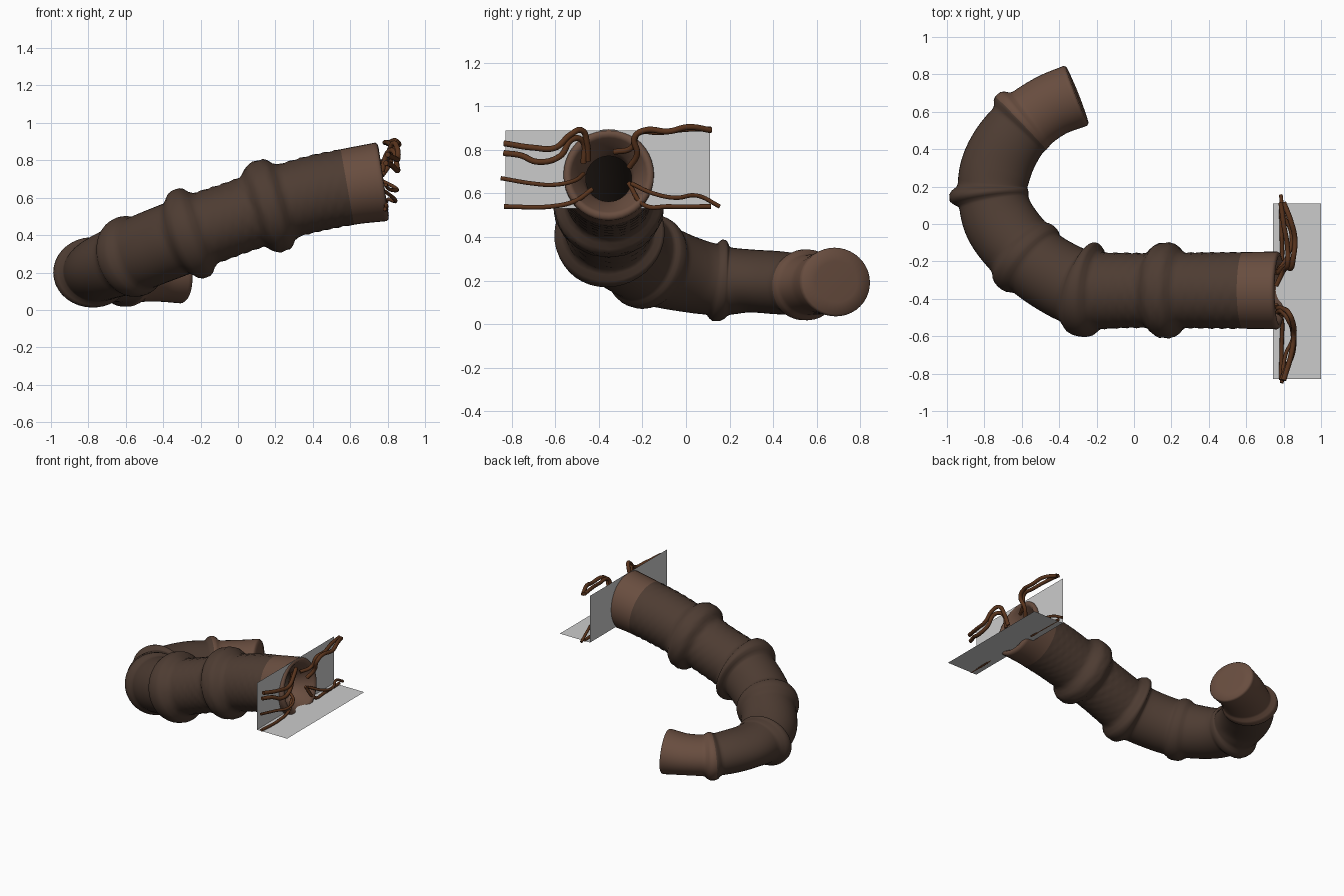
import bpy, bmesh, math
from mathutils import Vector

if "Cube" in bpy.data.objects:
    bpy.data.objects.remove(bpy.data.objects["Cube"])

SIDES = 40


def material(name, rgb):
    m = bpy.data.materials.new(name)
    m.diffuse_color = (*rgb, 1)
    m.use_nodes = True
    m.node_tree.nodes["Principled BSDF"].inputs["Base Color"].default_value = m.diffuse_color
    return m


BARK = material("dark_bark", (0.075, 0.045, 0.032))
PALE = material("pale_bark", (0.14, 0.075, 0.05))
DARK = material("hollow", (0.04, 0.027, 0.02))
ROOT = material("root_brown", (0.10, 0.034, 0.012))


def add_object(name, bm, mats=(), smooth=False):
    mesh = bpy.data.meshes.new(name)
    bmesh.ops.recalc_face_normals(bm, faces=bm.faces)
    bm.to_mesh(mesh)
    bm.free()
    obj = bpy.data.objects.new(name, mesh)
    bpy.context.collection.objects.link(obj)
    for m in mats:
        mesh.materials.append(m)
    if smooth:
        mesh.shade_smooth()
    return obj


def catmull(p0, p1, p2, p3, t):
    return [0.5 * (2 * b + (c - a) * t + (2 * a - 5 * b + 4 * c - d) * t * t
                   + (3 * b - a - 3 * c + d) * t ** 3) for a, b, c, d in zip(p0, p1, p2, p3)]


# Tunnel path: x, y, z, side radius, vertical radius
PATH = [(0.765, -0.355, 0.685, 0.208, 0.212), (0.60, -0.355, 0.66, 0.205, 0.205),
        (0.40, -0.355, 0.62, 0.203, 0.203), (0.17, -0.355, 0.555, 0.20, 0.198),
        (-0.02, -0.355, 0.49, 0.20, 0.195), (-0.25, -0.35, 0.41, 0.205, 0.20),
        (-0.42, -0.28, 0.345, 0.20, 0.20), (-0.57, -0.17, 0.285, 0.195, 0.195),
        (-0.71, 0.0, 0.23, 0.195, 0.175), (-0.755, 0.16, 0.20, 0.185, 0.16),
        (-0.74, 0.29, 0.198, 0.19, 0.145), (-0.68, 0.42, 0.19, 0.185, 0.145),
        (-0.585, 0.535, 0.18, 0.175, 0.14), (-0.45, 0.63, 0.185, 0.17, 0.14),
        (-0.315, 0.685, 0.193, 0.172, 0.158)]
# Collars: path index, height, half width, lean toward the outside of the bend
COLLARS = [(3, 0.055, 0.075, 0), (5, 0.05, 0.055, 0), (7, 0.025, 0.05, 0.3),
           (9, 0.027, 0.03, 0.8), (12, 0.022, 0.035, 0.8)]

ext = [[2 * a - b for a, b in zip(PATH[0], PATH[1])], *PATH,
       [2 * a - b for a, b in zip(PATH[-1], PATH[-2])]]
STEP = 12
samples = [catmull(*ext[i:i + 4], k / STEP) for i in range(len(PATH) - 1) for k in range(STEP)]
samples.append(list(PATH[-1]))
centres = [Vector(s[:3]) for s in samples]


def frame(i):
    t = (centres[min(i + 1, len(centres) - 1)] - centres[max(i - 1, 0)]).normalized()
    n = t.cross(Vector((0, 0, 1))).normalized()
    return t, n, n.cross(t)


def ring(bm, i, shape, shift=0.0):
    t, n, u = frame(i)
    verts = []
    for k in range(SIDES):
        a = 2 * math.pi * k / SIDES
        rs, rv = shape(a)
        verts.append(bm.verts.new(centres[i] + t * shift + n * rs * math.cos(a) + u * rv * math.sin(a)))
    return verts


def outer_shape(i):
    s, c = samples[i], centres[i]

    def shape(a):
        bump = 0
        for idx, h, w, lean in COLLARS:
            d = (c - Vector(PATH[idx][:3])).length / w
            bump += h * math.exp(-d ** 4) * (1 - lean * math.cos(a))
        if -0.2 < c.x < 0.58:          # faint woven ribs on the straight run
            bump += 0.003 * math.sin(c.x * 110) * math.cos(10 * a)
        return s[3] + bump, s[4] + bump
    return shape


# Tunnel: inner hollow, rolled lip, ringed outer skin and closed far end
bm = bmesh.new()
rings, tags = [], []
INNER_END = 5 * STEP
for i in range(INNER_END, -1, -3):
    dist = (centres[i] - centres[0]).length
    r = 0.15 - 0.045 * math.exp(-((dist - 0.13) / 0.08) ** 2) + 0.025 * max(0, 1 - dist / 0.06)
    rings.append(ring(bm, i, lambda a, r=r: (r, r)))
    tags.append(1 if dist < 0.13 else 2)
for r, shift in ((0.185, -0.014), (0.202, -0.01)):
    rings.append(ring(bm, 0, lambda a, r=r: (r, r), shift))
    tags.append(1)
for i in range(len(centres)):
    rings.append(ring(bm, i, outer_shape(i)))
    c = centres[i]
    tags.append(1 if c.x > 0.60 or (c.y > 0.5 and c.x > -0.6) else 0)
for scale, shift in ((0.95, 0.012), (0.6, 0.016)):
    s = samples[-1]
    rings.append(ring(bm, len(centres) - 1, lambda a, k=scale: (s[3] * k, s[4] * k), shift))
    tags.append(1)
for a, b, tag in zip(rings, rings[1:], tags):
    for k in range(SIDES):
        j = (k + 1) % SIDES
        bm.faces.new((a[k], a[j], b[j], b[k])).material_index = tag
bm.faces.new(rings[0]).material_index = 2
bm.faces.new(rings[-1]).material_index = 1
add_object("tunnel", bm, (BARK, PALE, DARK), True)

# Wall: two panels cut round the mouth
bm = bmesh.new()
for side, edge in ((-1, -0.83), (1, 0.11)):
    prev = None
    for k in range(13):
        z = 0.53 + 0.36 * k / 12
        y = -0.355 + side * math.sqrt(max(0.0, 0.19 ** 2 - (z - 0.69) ** 2))
        pair = (bm.verts.new((0.742, edge, z)), bm.verts.new((0.742, y, z)))
        if prev:
            bm.faces.new((prev[0], prev[1], pair[1], pair[0]))
        prev = pair
add_object("wall_panel", bm)

# Floor sheet in front of the mouth
bm = bmesh.new()
bm.faces.new([bm.verts.new(p) for p in ((0.742, -0.83, 0.53), (1, -0.83, 0.53),
                                        (1, 0.11, 0.53), (0.742, 0.11, 0.53))])
add_object("floor_panel", bm)


# Roots trailing out of the mouth along the wall
def root(name, pts, radius):
    cu = bpy.data.curves.new(name, 'CURVE')
    cu.dimensions = '3D'
    cu.bevel_depth = radius
    cu.bevel_resolution = 3
    cu.resolution_u = 8
    cu.use_fill_caps = True
    cu.materials.append(ROOT)
    sp = cu.splines.new('BEZIER')
    sp.bezier_points.add(len(pts) - 1)
    for bp, p in zip(sp.bezier_points, pts):
        bp.co = p
        bp.handle_left_type = bp.handle_right_type = 'AUTO'
    bpy.context.collection.objects.link(bpy.data.objects.new(name, cu))


root("root_left_top", [(0.80, -0.835, 0.83), (0.84, -0.70, 0.81), (0.855, -0.60, 0.81), (0.85, -0.53, 0.87),
                       (0.83, -0.48, 0.89), (0.80, -0.455, 0.83), (0.77, -0.45, 0.75)], 0.014)
root("root_left_upper", [(0.79, -0.835, 0.785), (0.82, -0.76, 0.775), (0.85, -0.68, 0.745), (0.85, -0.58, 0.77),
                         (0.83, -0.52, 0.85), (0.80, -0.475, 0.84), (0.77, -0.47, 0.74)], 0.014)
root("root_left_middle", [(0.79, -0.85, 0.67), (0.81, -0.70, 0.645), (0.85, -0.60, 0.64), (0.83, -0.51, 0.66),
                          (0.77, -0.47, 0.69)], 0.010)
root("root_left_low", [(0.785, -0.835, 0.54), (0.79, -0.62, 0.54), (0.79, -0.51, 0.565), (0.76, -0.43, 0.62)], 0.011)
root("root_right_top", [(0.80, 0.115, 0.89), (0.84, 0.01, 0.905), (0.86, -0.08, 0.885), (0.85, -0.19, 0.89),
                        (0.84, -0.235, 0.86), (0.81, -0.225, 0.78), (0.77, -0.26, 0.72)], 0.014)
root("root_right_upper", [(0.785, 0.115, 0.895), (0.80, 0.0, 0.895), (0.82, -0.12, 0.88), (0.82, -0.22, 0.875),
                          (0.80, -0.25, 0.81), (0.76, -0.33, 0.79)], 0.013)
root("root_right_middle", [(0.785, 0.155, 0.54), (0.80, 0.05, 0.59), (0.84, -0.05, 0.58), (0.83, -0.15, 0.60),
                           (0.77, -0.25, 0.645)], 0.010)
root("root_right_low", [(0.785, 0.115, 0.54), (0.79, -0.08, 0.54), (0.79, -0.19, 0.545), (0.76, -0.265, 0.65)], 0.011)
